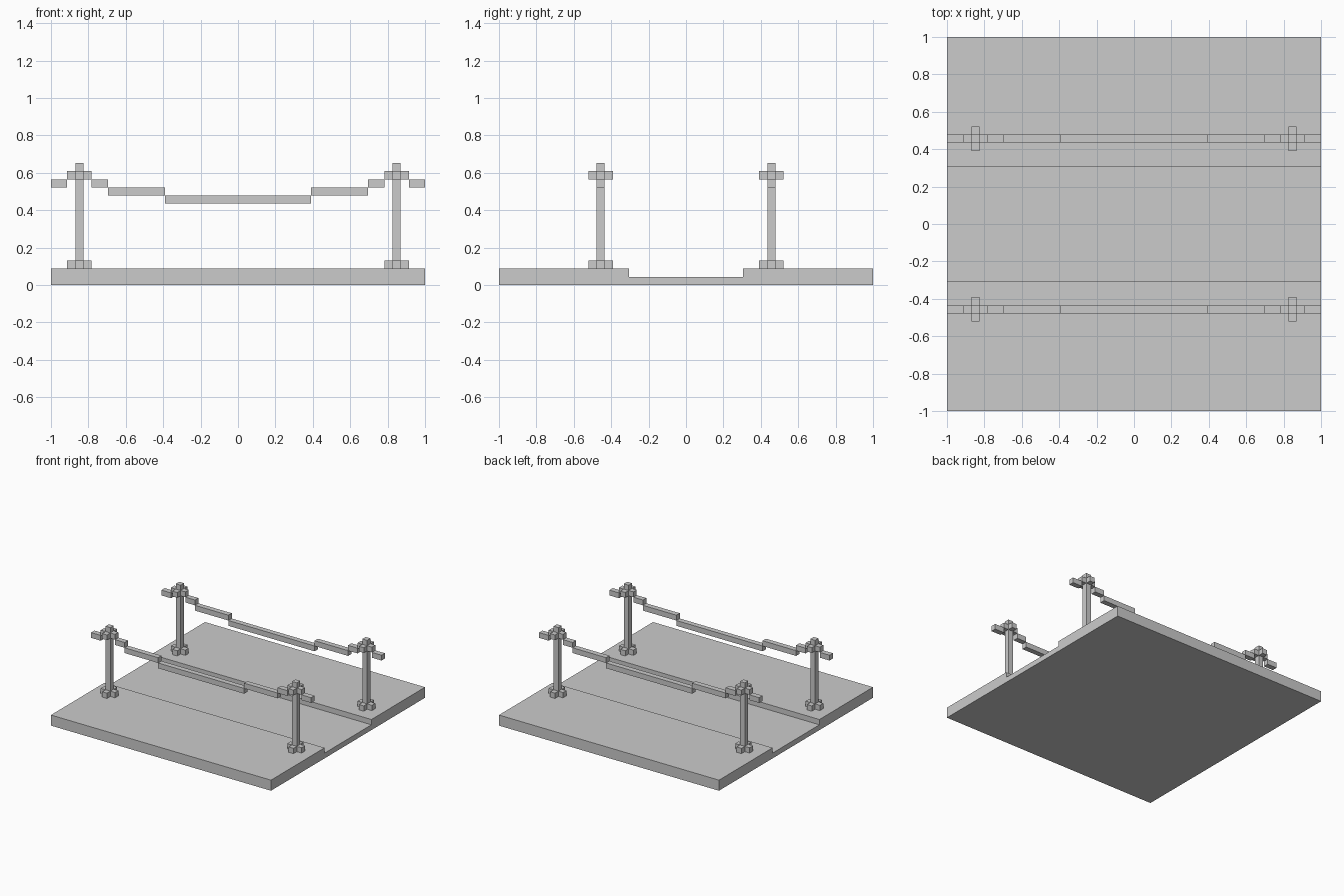
import bpy, bmesh

if "Cube" in bpy.data.objects:
    bpy.data.objects.remove(bpy.data.objects["Cube"])

U = 2 / 46  # one grid block


def prism(name, profile, place, a, b):
    """Extrude a closed 2D profile from a to b; place maps (p, q, depth) to x, y, z."""
    bm = bmesh.new()
    low = [bm.verts.new([c * U for c in place(p, q, a)]) for p, q in profile]
    high = [bm.verts.new([c * U for c in place(p, q, b)]) for p, q in profile]
    bm.faces.new(low)
    bm.faces.new(high)
    for i in range(len(profile)):
        j = (i + 1) % len(profile)
        bm.faces.new((low[i], low[j], high[j], high[i]))
    bmesh.ops.recalc_face_normals(bm, faces=bm.faces)
    mesh = bpy.data.meshes.new(name)
    bm.to_mesh(mesh)
    bm.free()
    obj = bpy.data.objects.new(name, mesh)
    bpy.context.collection.objects.link(obj)
    return obj


def box(name, x0, x1, y0, y1, z0, z1):
    square = [(x0, y0), (x1, y0), (x1, y1), (x0, y1)]
    return prism(name, square, lambda p, q, d: (p, q, d), z0, z1)


def collar(name, cx, cy, z):
    # plus-shaped ring of blocks around a post
    s, w = 0.5, 1.5
    plus = [(-s, -w), (s, -w), (s, -s), (w, -s), (w, s), (s, s),
            (s, w), (-s, w), (-s, s), (-w, s), (-w, -s), (-s, -s)]
    return prism(name, [(cx + p, cy + q) for p, q in plus],
                 lambda p, q, d: (p, q, d), z, z + 1)


# Ground slab with a sunken path running along x
prism("path_slab",
      [(-23, 0), (23, 0), (23, 2), (7, 2), (7, 1), (-7, 1), (-7, 2), (-23, 2)],
      lambda p, q, d: (d, p, q), -23, 23)

for sy, row in ((-1, "front"), (1, "back")):
    cy = sy * 10.5
    # Lowest, middle length of the sagging rope
    box(f"{row}_rope_middle", -9, 9, cy - 0.5, cy + 0.5, 10, 11)
    for sx, side in ((-1, "left"), (1, "right")):
        cx = sx * 19.5
        tag = f"{row}_{side}"
        # Post with foot and top collars
        box(f"{tag}_post", cx - 0.5, cx + 0.5, cy - 0.5, cy + 0.5, 2, 15)
        collar(f"{tag}_post_foot", cx, cy, 2)
        collar(f"{tag}_post_collar", cx, cy, 13)
        # Rope steps rising to the post and the stub leaving it
        for part, a, b, z in (("rope_low", 9, 16, 11), ("rope_high", 16, 18, 12),
                              ("rope_end", 21, 23, 12)):
            x0, x1 = sorted((sx * a, sx * b))
            box(f"{tag}_{part}", x0, x1, cy - 0.5, cy + 0.5, z, z + 1)
